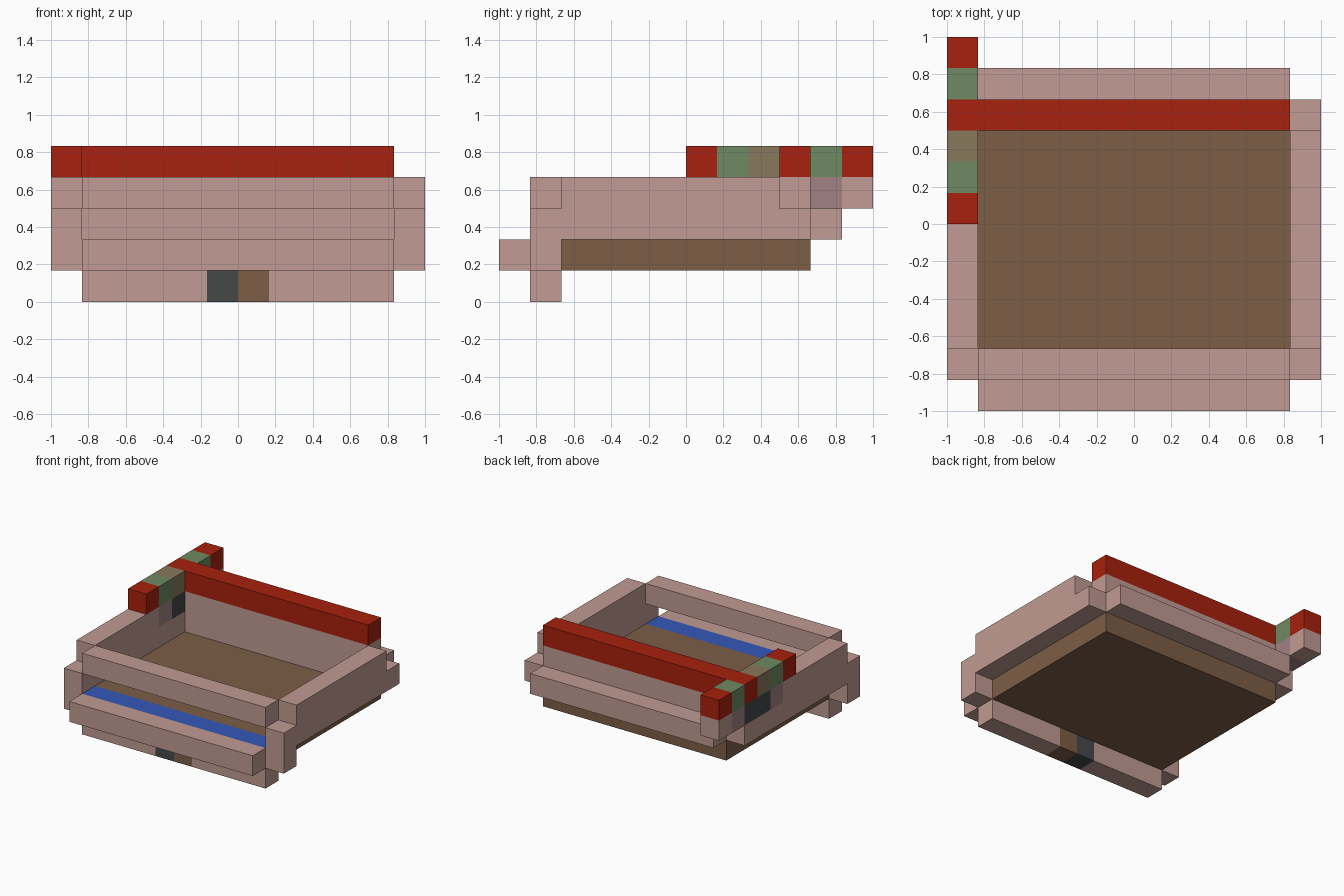
import bpy
import bmesh
from mathutils import Vector

if "Cube" in bpy.data.objects:
    bpy.data.objects.remove(bpy.data.objects["Cube"], do_unlink=True)

U = 1 / 6    # edge length of one block
N = 12       # blocks along each side


def material(name, *rgb):
    """Flat material from display (sRGB, 0-255) values."""
    lin = [((c / 255 + 0.055) / 1.055) ** 2.4 for c in rgb]
    m = bpy.data.materials.new(name)
    m.use_nodes = True
    m.diffuse_color = (*lin, 1)
    m.node_tree.nodes["Principled BSDF"].inputs["Base Color"].default_value = (*lin, 1)
    return m


pink = material("dusty pink", 193, 155, 147)
red = material("brick red", 168, 33, 14)
brown = material("wood brown", 125, 94, 71)
green = material("sage green", 111, 138, 98)
olive = material("olive brown", 137, 120, 92)
slate = material("dark slate", 70, 72, 73)
mauve = material("grey mauve", 161, 129, 131)
blue = material("royal blue", 54, 88, 184)


def block(name, mat, x, y, z):
    """Box over half-open block ranges (start, end) on each axis."""
    lo = Vector((x[0] - N / 2, y[0] - N / 2, z[0])) * U
    hi = Vector((x[1] - N / 2, y[1] - N / 2, z[1])) * U
    bm = bmesh.new()
    bmesh.ops.create_cube(bm, size=1)
    for v in bm.verts:
        v.co = (lo + hi) / 2 + v.co * (hi - lo)
    mesh = bpy.data.meshes.new(name)
    bm.to_mesh(mesh)
    bm.free()
    mesh.materials.append(mat)
    ob = bpy.data.objects.new(name, mesh)
    bpy.context.collection.objects.link(ob)
    return ob


inner = (1, N - 1)   # width between the side walls
right = (0, 1)
left = (N - 1, N)

# Floor with a blue strip along its front edge
block("floor", brown, inner, (2, 10), (1, 2))
block("floor_front_strip", blue, inner, (1, 2), (1, 2))

# Front: lower skirt with two accent blocks, step bar and top rail
block("skirt_right", pink, (1, 5), (1, 2), (0, 1))
block("skirt_slate_accent", slate, (5, 6), (1, 2), (0, 1))
block("skirt_brown_accent", brown, (6, 7), (1, 2), (0, 1))
block("skirt_left", pink, (7, 11), (1, 2), (0, 1))
block("front_step", pink, inner, (0, 1), (1, 2))
block("front_rail", pink, inner, (1, 2), (3, 4))

# Side walls and their front posts
for side, x in (("right", right), ("left", left)):
    block(side + "_front_post", pink, x, (1, 2), (1, 3))
    block(side + "_wall_lower", pink, x, (2, 10), (2, 3))
block("left_wall_upper", pink, left, (2, 9), (3, 4))
block("right_wall_upper", pink, right, (2, 7), (3, 4))

# Back wall, ledge behind it and red top bar
block("back_wall", pink, inner, (9, 10), (2, 4))
block("back_ledge", pink, inner, (10, 11), (2, 3))
block("back_top_bar", red, inner, (9, 10), (4, 5))

# Coloured blocks along the back of the right wall: lower course, then cap
courses = {
    "right_wall_end": (3, 7, [mauve, slate, slate, mauve, pink]),
    "right_cap": (4, 6, [red, green, olive, red, green, red]),
}
for name, (level, start, mats) in courses.items():
    for i, mat in enumerate(mats):
        block(f"{name}_{i + 1}", mat, right, (start + i, start + i + 1), (level, level + 1))
